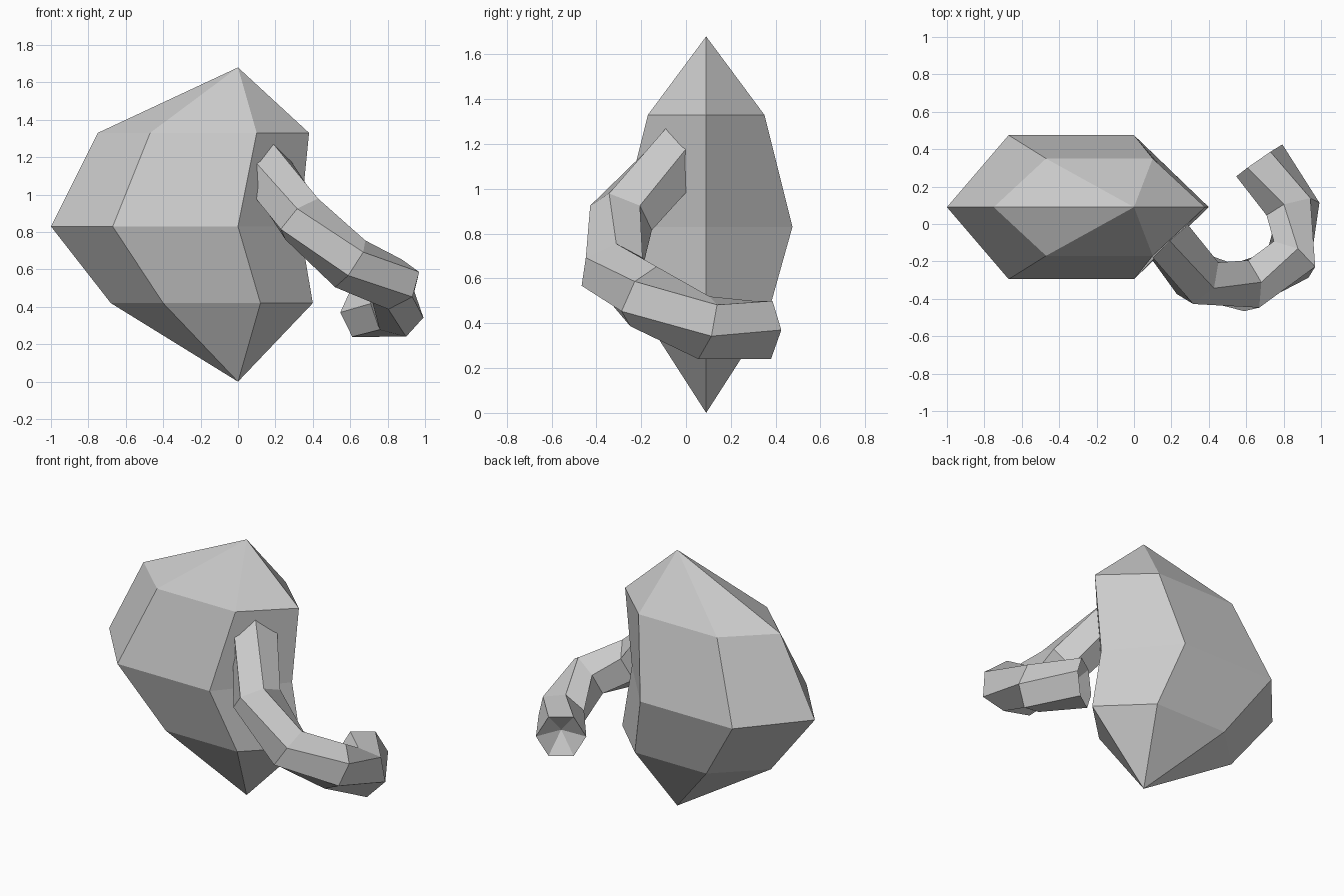
import bpy, bmesh
from math import cos, sin, radians
from mathutils import Vector

if "Cube" in bpy.data.objects:
    bpy.data.objects.remove(bpy.data.objects["Cube"])


def loft(name, rings, start_tip, end_tip):
    """Skin a list of equal vertex rings and fan both ends to a tip point."""
    bm = bmesh.new()
    loops = [[bm.verts.new(p) for p in ring] for ring in rings]
    n = len(loops[0])
    for a, b in zip(loops, loops[1:]):
        for i in range(n):
            j = (i + 1) % n
            bm.faces.new((a[i], a[j], b[j], b[i]))
    for loop, tip in ((loops[0], start_tip), (loops[-1], end_tip)):
        t = bm.verts.new(tip)
        for i in range(n):
            bm.faces.new((loop[i], loop[(i + 1) % n], t))
    bmesh.ops.recalc_face_normals(bm, faces=bm.faces)
    mesh = bpy.data.meshes.new(name)
    bm.to_mesh(mesh)
    bm.free()
    obj = bpy.data.objects.new(name, mesh)
    bpy.context.collection.objects.link(obj)
    return obj


# Faceted bean-shaped body: z, left, side left, side right, right, half depth
CY = 0.09
profile = [
    (0.42, -0.68, -0.40, 0.12, 0.40, 0.27),
    (0.83, -1.00, -0.67, 0.00, 0.33, 0.385),
    (1.33, -0.75, -0.47, 0.10, 0.38, 0.26),
]
body_rings = [[(l, CY, z), (sl, CY - h, z), (sr, CY - h, z),
               (r, CY, z), (sr, CY + h, z), (sl, CY + h, z)]
              for z, l, sl, sr, r, h in profile]
loft("body", body_rings, (0, CY, 0), (0, CY, 1.68))

# Curling six-sided stem: centre of each section, twist in degrees
path = [
    ((0.12, 0.00, 1.17), 0),
    ((0.34, -0.29, 0.87), 0),
    ((0.60, -0.33, 0.63), 0),
    ((0.84, -0.19, 0.52), 0),
    ((0.85, 0.08, 0.38), 15),
    ((0.67, 0.34, 0.37), 30),
]
RADIUS = 0.15
centres = [Vector(p) for p, _ in path]
stem_rings = []
for k, (c, (_, twist)) in enumerate(zip(centres, path)):
    before = (c - centres[k - 1]).normalized() if k else Vector()
    after = (centres[k + 1] - c).normalized() if k + 1 < len(path) else Vector()
    d = (before + after).normalized()
    side = d.cross(Vector((0, 0, 1))).normalized()
    up = side.cross(d)
    angles = [radians(30 + twist + 60 * i) for i in range(6)]
    stem_rings.append([c + RADIUS * (cos(a) * side + sin(a) * up) for a in angles])

# The free end is a hollow cone pressed into the tip
loft("stem", stem_rings, centres[0], centres[-1] - 0.09 * d)
